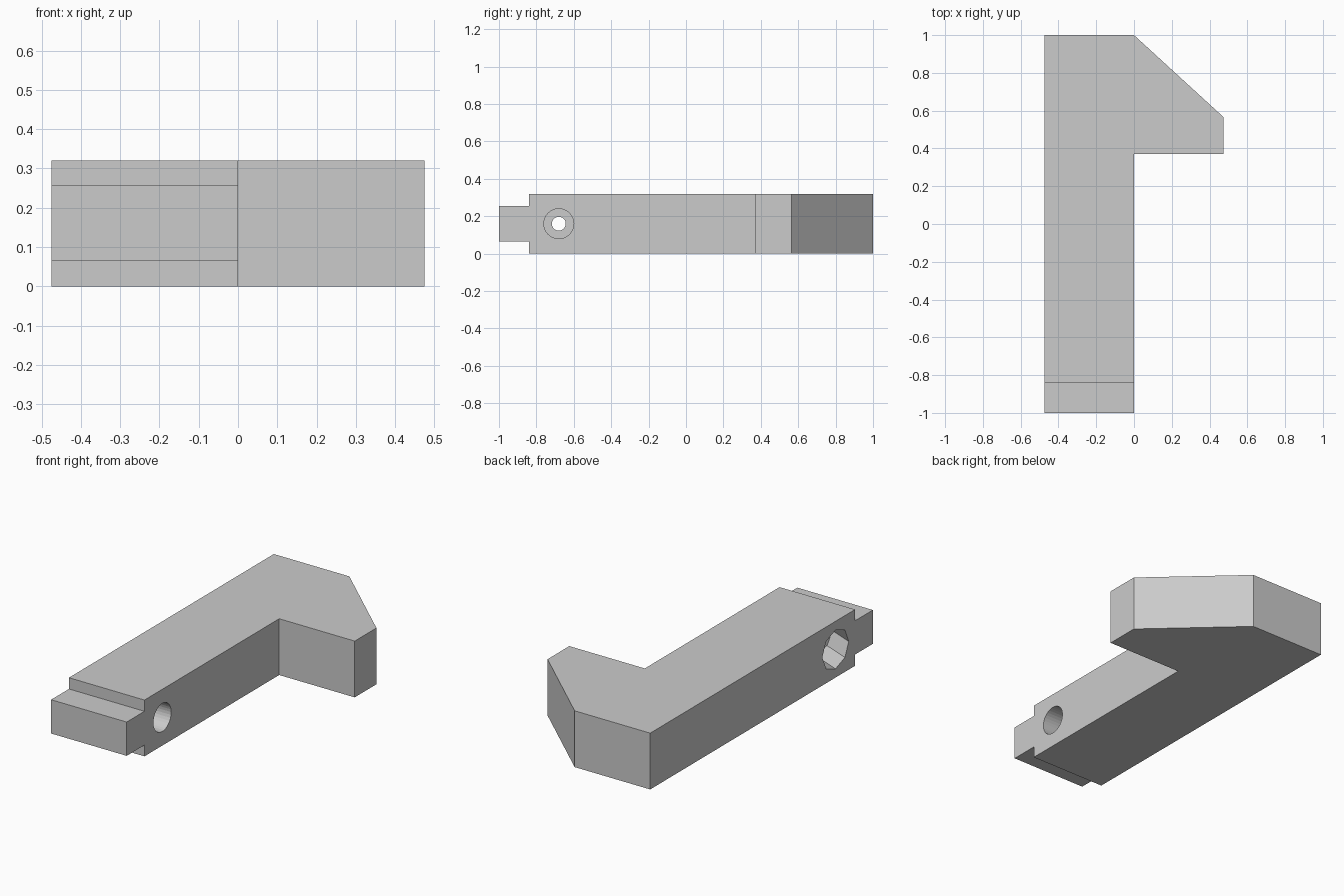
import bpy
import math

if "Cube" in bpy.data.objects:
    bpy.data.objects.remove(bpy.data.objects["Cube"], do_unlink=True)

HEIGHT, WIDTH, SHOULDER = 0.32, 0.475, -0.84
HOLE_Y, HOLE_Z = -0.68, HEIGHT / 2

grey = bpy.data.materials.new("plain grey")
grey.use_nodes = True
colour = (0.6, 0.6, 0.6, 1)
grey.diffuse_color = colour
grey.node_tree.nodes["Principled BSDF"].inputs["Base Color"].default_value = colour


def prism(name, outline, z0, z1):
    """Extrude a counter-clockwise xy outline between two heights."""
    n = len(outline)
    verts = [(x, y, z) for z in (z0, z1) for x, y in outline]
    faces = [tuple(reversed(range(n))), tuple(range(n, 2 * n))]
    faces += [(i, (i + 1) % n, n + (i + 1) % n, n + i) for i in range(n)]
    mesh = bpy.data.meshes.new(name)
    mesh.from_pydata(verts, [], faces)
    mesh.materials.append(grey)
    obj = bpy.data.objects.new(name, mesh)
    bpy.context.collection.objects.link(obj)
    return obj


def cut(target, cutter):
    """Subtract the cutter from the target and remove it."""
    mod = target.modifiers.new("cut", 'BOOLEAN')
    mod.operation = 'DIFFERENCE'
    mod.solver = 'EXACT'
    mod.object = cutter
    bpy.context.view_layer.objects.active = target
    bpy.ops.object.modifier_apply(modifier=mod.name)
    bpy.data.objects.remove(cutter, do_unlink=True)


def bore(target, radius, sides, x0, x1, turn=0):
    """Drill a hole along x."""
    bpy.ops.mesh.primitive_cylinder_add(
        vertices=sides, radius=radius, depth=x1 - x0,
        location=((x0 + x1) / 2, HOLE_Y, HOLE_Z), rotation=(0, math.pi / 2, 0))
    cutter = bpy.context.object
    cutter.data.materials.append(grey)
    cutter.rotation_euler = (turn, math.pi / 2, 0)
    cutter.hide_render = True
    bpy.context.view_layer.update()
    cut(target, cutter)


# Hooked arm
arm = prism("hooked_arm", [
    (-WIDTH, -1), (0, -1), (0, 0.37), (WIDTH, 0.37),
    (WIDTH, 0.565), (0, 1), (-WIDTH, 1)], 0, HEIGHT)

# Shoulders above and below the end tongue
for z0, z1 in ((-0.1, 0.064), (0.256, 0.5)):
    slot = prism("shoulder_cutter", [
        (-0.6, -1.1), (0.1, -1.1), (0.1, SHOULDER), (-0.6, SHOULDER)], z0, z1)
    cut(arm, slot)

# Round screw recess, octagonal recess opposite, and the pin hole joining them
bore(arm, 0.08, 32, -0.15, 0.1)
bore(arm, 0.11, 8, -0.6, -0.275, math.pi / 8)
bore(arm, 0.037, 32, -0.4, 0)
